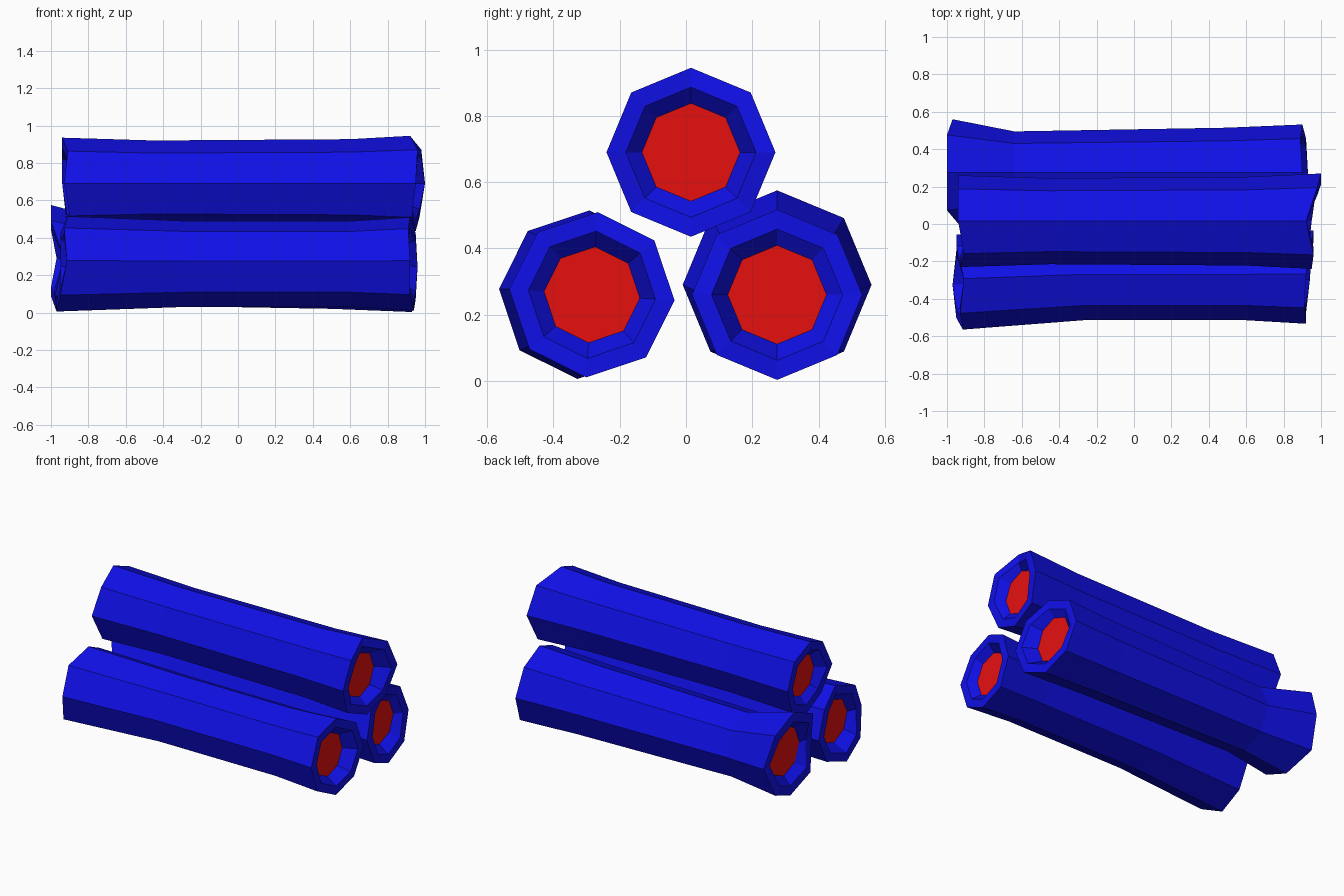
import bpy, bmesh
from math import cos, sin, pi, radians

if "Cube" in bpy.data.objects:
    bpy.data.objects.remove(bpy.data.objects["Cube"])


def material(name, rgb):
    m = bpy.data.materials.new(name)
    m.use_nodes = True
    m.diffuse_color = (*rgb, 1)
    m.node_tree.nodes["Principled BSDF"].inputs["Base Color"].default_value = (*rgb, 1)
    return m


BLUE = material("blue shell", (0.005, 0.005, 0.8))
RED = material("red core", (0.8, 0.005, 0.005))
SIDES = 8


def tube(name, sections, left_x, right_x, turn=0, recess=0.06):
    """Eight-sided tube along x; sections are (x, y, z, radius), ends are ragged."""
    bm = bmesh.new()

    def ring(xs, y, z, r):
        angles = [2 * pi * i / SIDES + radians(turn) for i in range(SIDES)]
        return [bm.verts.new((x, y + r * cos(a), z + r * sin(a)))
                for x, a in zip(xs, angles)]

    def end(xs, section, inward):
        # rim, then a funnel down to the flat core
        _, y, z, r = section
        floor = sum(xs) / SIDES + inward * recess
        return [ring(xs, y, z, r), ring(xs, y, z, r * 0.77),
                ring([floor] * SIDES, y, z, r * 0.58)]

    left = end(left_x, sections[0], 1)
    right = end(right_x, sections[-1], -1)
    middle = [ring([s[0]] * SIDES, *s[1:]) for s in sections[1:-1]]
    rings = left[::-1] + middle + right
    for a, b in zip(rings, rings[1:]):
        for i in range(SIDES):
            j = (i + 1) % SIDES
            bm.faces.new((a[i], a[j], b[j], b[i]))
    for cap in (rings[0], rings[-1]):
        bm.faces.new(cap).material_index = 1
    bmesh.ops.recalc_face_normals(bm, faces=bm.faces)

    mesh = bpy.data.meshes.new(name)
    bm.to_mesh(mesh)
    bm.free()
    mesh.materials.append(BLUE)
    mesh.materials.append(RED)
    bpy.context.collection.objects.link(bpy.data.objects.new(name, mesh))


# End lists run from the back corner, over the top, to the front and underneath
tube("top_tube",
     [(-0.93, 0.015, 0.69, 0.245), (-0.45, 0.015, 0.69, 0.23),
      (0.6, 0.015, 0.69, 0.237), (0.95, 0.015, 0.69, 0.255)],
     [-0.94, -0.94, -0.94, -0.91, -0.93, -0.9, -0.91, -0.92],
     [1.0, 0.98, 0.92, 0.96, 0.95, 0.93, 0.95, 0.97])

tube("front_tube",
     [(-0.94, -0.31, 0.26, 0.255), (-0.27, -0.285, 0.26, 0.23),
      (0.6, -0.285, 0.26, 0.23), (0.93, -0.284, 0.26, 0.25)],
     [-0.95, -0.95, -0.91, -0.93, -0.915, -0.95, -0.97, -0.95],
     [0.96, 0.95, 0.92, 0.91, 0.92, 0.92, 0.94, 0.95], turn=-4)

tube("back_tube",
     [(-0.98, 0.275, 0.29, 0.285), (-0.64, 0.275, 0.26, 0.22),
      (0.5, 0.275, 0.26, 0.24), (0.92, 0.275, 0.26, 0.257)],
     [-0.97, -1.0, -1.0, -1.0, -0.93, -0.98, -0.97, -1.0],
     [0.9, 0.89, 0.9, 0.93, 0.95, 0.95, 0.93, 0.92])
